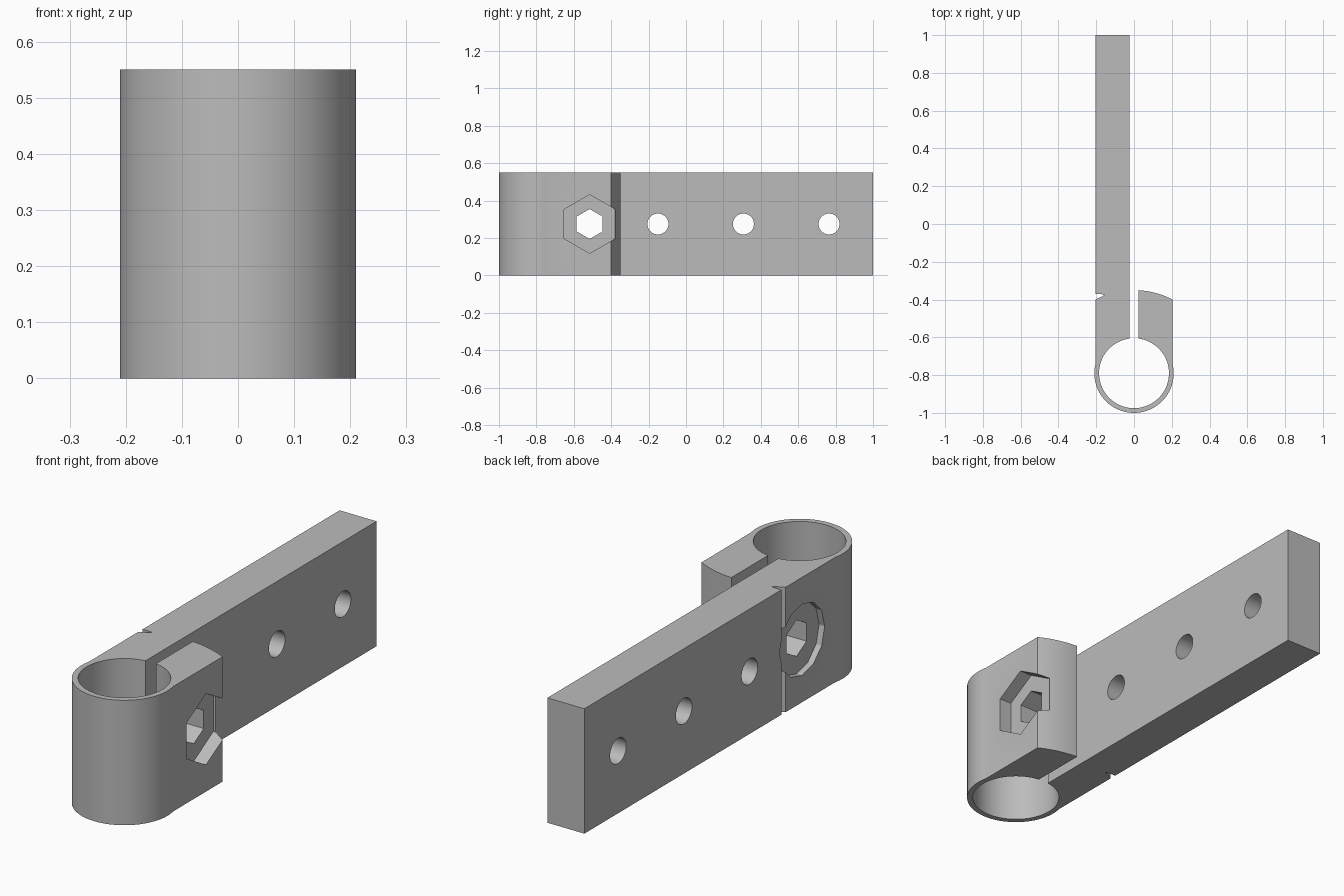
import bpy, bmesh
from math import sin, cos, pi, asin, sqrt, radians
from mathutils import Matrix

cube = bpy.data.objects.get("Cube")
if cube:
    bpy.data.objects.remove(cube, do_unlink=True)

HEIGHT = 0.55
MID = HEIGHT / 2
RING_Y, R_OUT, R_IN, R_JAW = -0.79, 0.21, 0.185, 0.44
SIDE, SLOT = 0.205, 0.025
BOLT_Y = -0.515

grey = bpy.data.materials.new("plain grey")
grey.use_nodes = True
grey.diffuse_color = (0.5, 0.5, 0.5, 1)
grey.node_tree.nodes["Principled BSDF"].inputs["Base Color"].default_value = (0.5, 0.5, 0.5, 1)


def arc(radius, start, end, steps):
    """Points around the ring centre."""
    angles = [start + (end - start) * i / steps for i in range(steps + 1)]
    return [(radius * cos(a), RING_Y + radius * sin(a)) for a in angles]


def add_object(name, bm):
    bmesh.ops.recalc_face_normals(bm, faces=bm.faces)
    mesh = bpy.data.meshes.new(name)
    bm.to_mesh(mesh)
    bm.free()
    mesh.materials.append(grey)
    obj = bpy.data.objects.new(name, mesh)
    bpy.context.collection.objects.link(obj)
    return obj


def cut(target, sides, radius, y, x0, x1):
    """Cut a prism-shaped hole running along x, with a corner on top."""
    bm = bmesh.new()
    bmesh.ops.create_cone(bm, cap_ends=True, segments=sides, radius1=radius,
                          radius2=radius, depth=x1 - x0)
    bm.transform(Matrix.Translation(((x0 + x1) / 2, y, MID)) @ Matrix.Rotation(pi / 2, 4, 'Y'))
    # Put a corner of the prism at the top
    top = max(v.co.z for v in bm.verts)
    if top < MID + radius * 0.999:
        bmesh.ops.rotate(bm, verts=bm.verts, cent=(0, y, MID),
                         matrix=Matrix.Rotation(pi / sides, 3, 'X'))
    cutter = add_object("hole_cutter", bm)
    cutter.hide_render = True
    mod = target.modifiers.new("hole", 'BOOLEAN')
    mod.object = cutter
    mod.operation = 'DIFFERENCE'
    mod.solver = 'EXACT'
    bpy.context.view_layer.objects.active = target
    bpy.ops.object.modifier_apply(modifier=mod.name)
    bpy.data.objects.remove(cutter, do_unlink=True)


# Clamp outline: long arm, notch, ring, split jaw
side_angle = asin(sqrt(R_OUT**2 - SIDE**2) / R_OUT)
slot_angle = asin(SLOT / R_IN)
jaw_in, jaw_out = asin(SLOT / R_JAW), asin(SIDE / R_JAW)
notch_tip = asin(0.153 / R_JAW)
outline = [(-SLOT, 1), (-SIDE, 1), (-SIDE, -0.37), (-0.153, -0.373)]
outline += arc(R_JAW, pi / 2 + notch_tip, pi / 2 + jaw_out, 3)[1:]
outline += arc(R_OUT, pi - side_angle, 2 * pi + side_angle, 56)
outline += arc(R_JAW, pi / 2 - jaw_out, pi / 2 - jaw_in, 10)
outline += arc(R_IN, pi / 2 - slot_angle, -3 * pi / 2 + slot_angle, 72)

bm = bmesh.new()
base = bm.faces.new([bm.verts.new((x, y, 0)) for x, y in outline])
top = bmesh.ops.extrude_face_region(bm, geom=[base])
bmesh.ops.translate(bm, vec=(0, 0, HEIGHT),
                    verts=[g for g in top["geom"] if isinstance(g, bmesh.types.BMVert)])
clamp = add_object("clamp_arm", bm)

# Bolt hole with a hexagonal nut pocket and a shallow round head pocket
cut(clamp, 6, 0.08, BOLT_Y, -0.3, 0.3)
cut(clamp, 6, 0.157, BOLT_Y, 0.145, 0.3)
cut(clamp, 12, 0.157, BOLT_Y, -0.3, -0.178)

# Mounting holes along the arm
for y in (-0.15, 0.307, 0.765):
    cut(clamp, 40, 0.056, y, -0.3, 0.1)

bpy.ops.object.select_all(action='DESELECT')
clamp.select_set(True)
bpy.context.view_layer.objects.active = clamp
bpy.ops.object.shade_smooth_by_angle(angle=radians(20))
